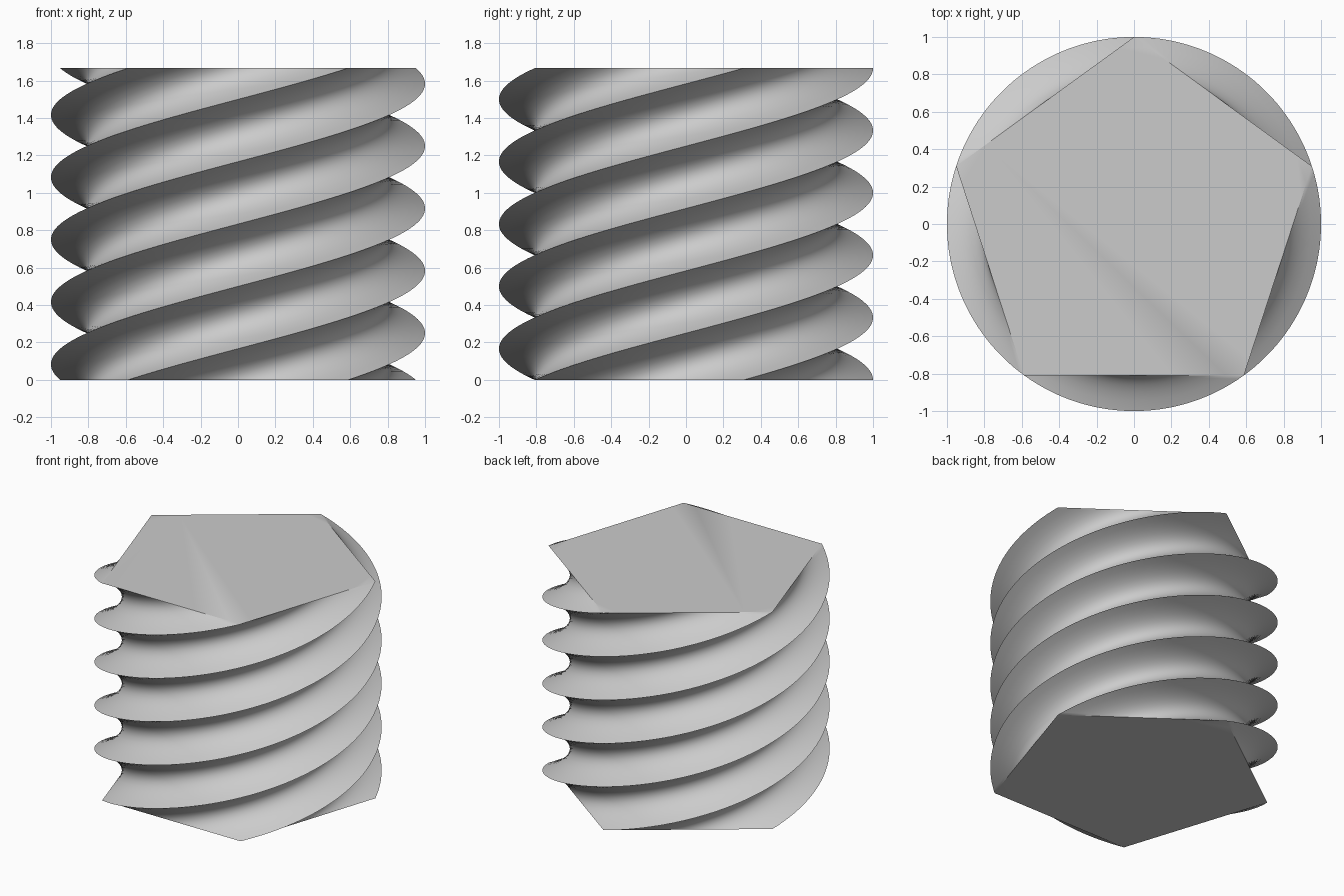
import bpy
import bmesh
from math import pi, cos, sin, radians
from mathutils import Vector, Matrix

cube = bpy.data.objects.get("Cube")
if cube:
    bpy.data.objects.remove(cube, do_unlink=True)

SIDES, CUTS, LAYERS = 5, 12, 180
HEIGHT = 5 / 3

grey = bpy.data.materials.new("light_grey")
grey.use_nodes = True
grey.diffuse_color = (0.6, 0.6, 0.6, 1)
grey.node_tree.nodes["Principled BSDF"].inputs["Base Color"].default_value = (0.6, 0.6, 0.6, 1)

# Pentagon outline with one corner at the back, each side subdivided
corners = [Vector((cos(a), sin(a), 0)) for a in (pi / 2 + 2 * pi * k / SIDES for k in range(SIDES))]
outline = [corners[k].lerp(corners[(k + 1) % SIDES], j / CUTS)
           for k in range(SIDES) for j in range(CUTS)]
count = len(outline)

# Stack the outline through one full turn
bm = bmesh.new()
rings = []
for i in range(LAYERS + 1):
    t = i / LAYERS
    place = Matrix.Translation((0, 0, HEIGHT * t)) @ Matrix.Rotation(2 * pi * t, 4, 'Z')
    rings.append([bm.verts.new(place @ p) for p in outline])

# Twisted sides
for low, high in zip(rings, rings[1:]):
    for j in range(count):
        n = (j + 1) % count
        bm.faces.new((low[j], low[n], high[n], high[j]))

# Flat ends
bm.faces.new(rings[-1])
bm.faces.new(rings[0][::-1])

mesh = bpy.data.meshes.new("twisted_pentagon_column")
bm.to_mesh(mesh)
bm.free()
mesh.materials.append(grey)
column = bpy.data.objects.new("twisted_pentagon_column", mesh)
bpy.context.collection.objects.link(column)

# Smooth flanks, crisp helical ridges and end rims
bpy.ops.object.select_all(action='DESELECT')
column.select_set(True)
bpy.context.view_layer.objects.active = column
bpy.ops.object.shade_smooth_by_angle(angle=radians(30))
